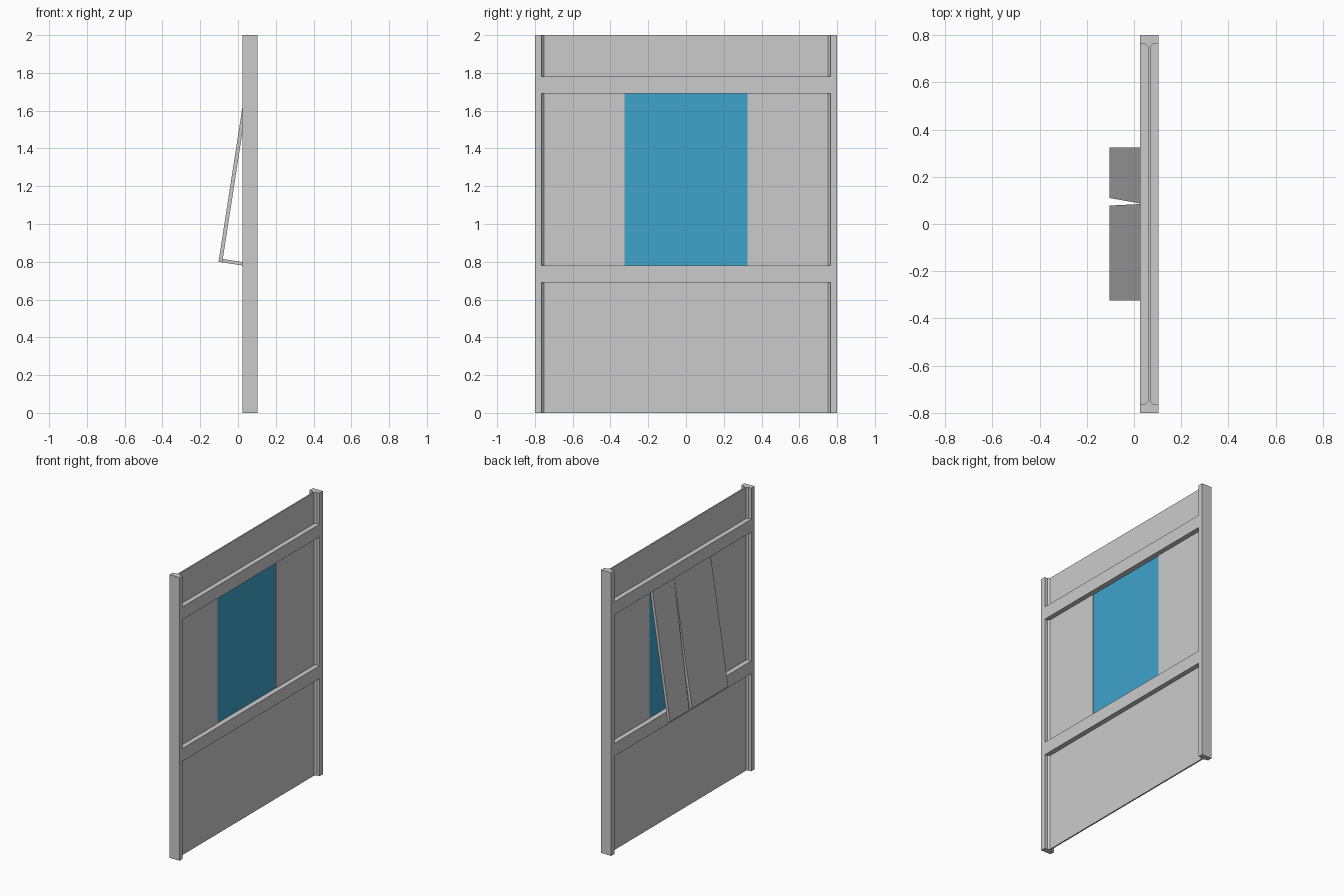
import bpy
from mathutils import Vector

if "Cube" in bpy.data.objects:
    bpy.data.objects.remove(bpy.data.objects["Cube"])

X0, X1 = 0.025, 0.103          # wall faces
XC = (X0 + X1) / 2             # wall centre plane
WEB = 0.005                    # half thickness of the thin panel
RAILS = [(0.69, 0.78), (1.69, 1.78)]
WIN_Y = 0.325


def mesh_object(name, verts, faces):
    me = bpy.data.meshes.new(name)
    me.from_pydata(verts, [], faces)
    ob = bpy.data.objects.new(name, me)
    bpy.context.collection.objects.link(ob)
    return ob


def loft(name, bottom, top):
    """Closed solid between two matching point loops (counter-clockwise from the top loop's side)."""
    n = len(bottom)
    faces = [tuple(range(n))[::-1], tuple(range(n, 2 * n))]
    faces += [(i, (i + 1) % n, n + (i + 1) % n, n + i) for i in range(n)]
    return mesh_object(name, list(bottom) + list(top), faces)


def prism(name, pts, z0, z1):
    return loft(name, [(x, y, z0) for x, y in pts], [(x, y, z1) for x, y in pts])


def box(name, x0, x1, y0, y1, z0, z1):
    return prism(name, [(x0, y0), (x1, y0), (x1, y1), (x0, y1)], z0, z1)


def cut(target, cutter):
    mod = target.modifiers.new("cut", 'BOOLEAN')
    mod.operation = 'DIFFERENCE'
    mod.solver = 'EXACT'
    mod.object = cutter
    dg = bpy.context.evaluated_depsgraph_get()
    me = bpy.data.meshes.new_from_object(target.evaluated_get(dg))
    target.modifiers.clear()
    target.data = me
    bpy.data.objects.remove(cutter)


# Wall: solid slab with chamfered pockets on both faces, leaving posts, rails and thin panels
wall = box("wall_frame", X0, X1, -0.8, 0.8, 0, 2)
bays = [(-0.1, RAILS[0][0]), (RAILS[0][1], RAILS[1][0]), (RAILS[1][1], 2.1)]
for z0, z1 in bays:
    for s in (-1, 1):
        depths = [XC + s * d for d in (0.1, 0.017, WEB)]
        ys = [0.764, 0.764, 0.752]
        pts = list(zip(depths, ys)) + [(x, -y) for x, y in zip(depths, ys)][::-1]
        if s > 0:
            pts.reverse()
        # keep the loop counter-clockwise
        area = sum(a[0] * b[1] - b[0] * a[1] for a, b in zip(pts, pts[1:] + pts[:1]))
        if area < 0:
            pts.reverse()
        cut(wall, prism("pocket_cutter", pts, z0, z1))

# Window opening
cut(wall, box("window_cutter", 0.05, 0.08, -WIN_Y, WIN_Y, *bays[1]))

# Blue window pane
pane = box("window_pane", XC - 0.002, XC + 0.002, -WIN_Y, WIN_Y, *bays[1])
blue = bpy.data.materials.new("blue_glass")
blue.diffuse_color = (0.05, 0.37, 0.60, 1)
blue.use_nodes = True
blue.node_tree.nodes["Principled BSDF"].inputs["Base Color"].default_value = blue.diffuse_color
pane.data.materials.append(blue)

# Leaning shutters, separated by a wedge-shaped gap
low = Vector((-0.103, 0, 0.80))
high = Vector((0.0345, 0, 1.69))
along = (high - low).normalized()
inward = Vector((along.z, 0, -along.x))
T = 0.02
low_in = low + inward * T
high_in = high + Vector((T / along.z, 0, 0))


def shutter(name, y0_low, y1_low, y0_high, y1_high):
    def ring(a, b, y0, y1):
        return [(a.x, y0, a.z), (b.x, y0, b.z), (b.x, y1, b.z), (a.x, y1, a.z)]
    return loft(name, ring(low, low_in, y0_low, y1_low), ring(high, high_in, y0_high, y1_high))


shutter("shutter_wide", -WIN_Y, 0.078, -WIN_Y, 0.085)
shutter("shutter_narrow", 0.110, WIN_Y, 0.0855, WIN_Y)

# Prop holding the shutter away from the wall
a, b = low + inward * T * 0.9, low + inward * 0.155
up = along * 0.018
w = 0.01
loft("shutter_prop",
     [(p.x, y, p.z) for p, y in ((a, -w), (b, -w), (b, w), (a, w))],
     [(p.x, y, p.z) for p, y in ((a + up, -w), (b + up, -w), (b + up, w), (a + up, w))])
